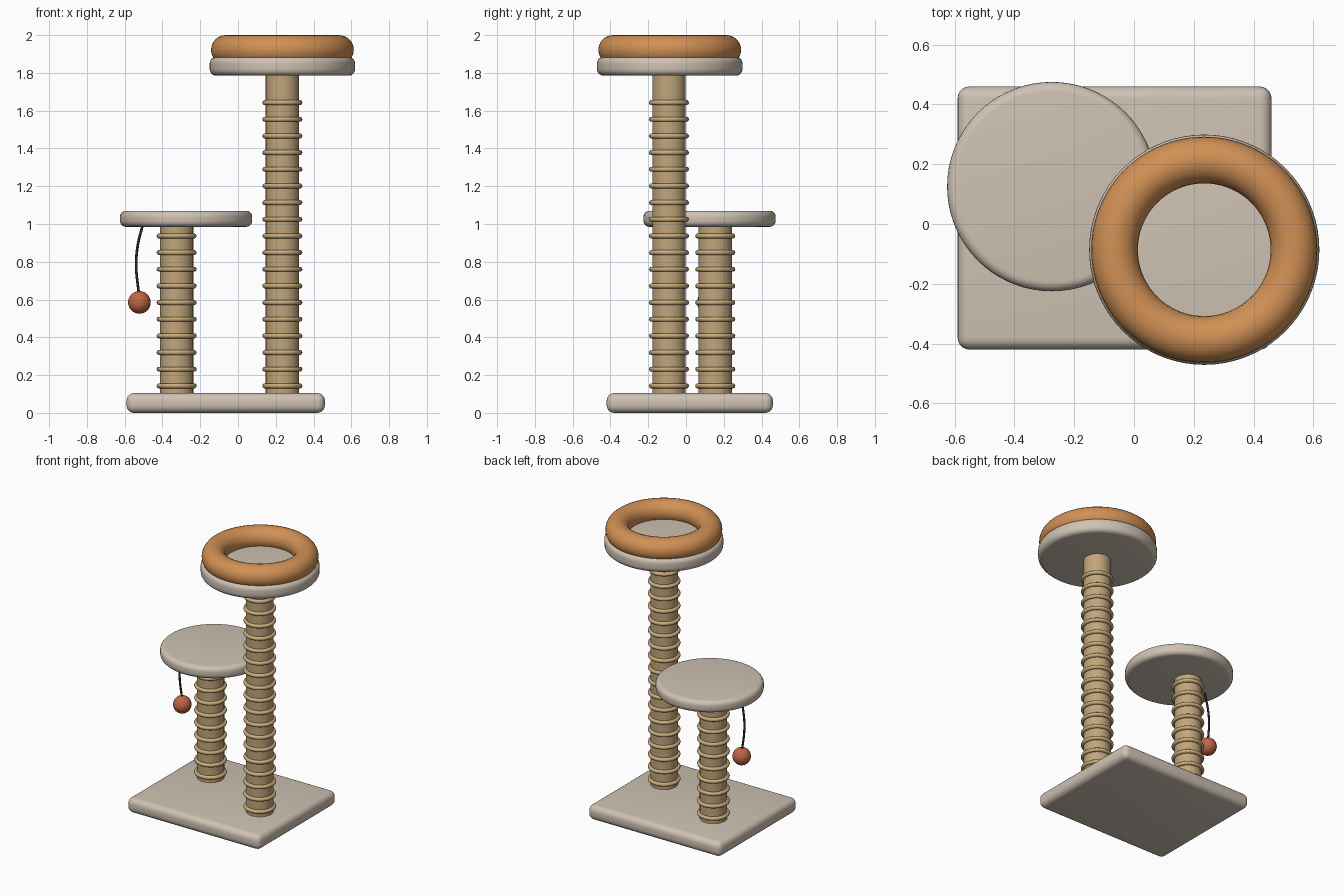
import bpy, bmesh, math
from mathutils import Matrix

cube = bpy.data.objects.get("Cube")
if cube:
    bpy.data.objects.remove(cube, do_unlink=True)


def material(name, rgb):
    m = bpy.data.materials.new(name)
    m.use_nodes = True
    color = (*rgb, 1.0)
    m.diffuse_color = color
    bsdf = next(n for n in m.node_tree.nodes if n.type == 'BSDF_PRINCIPLED')
    bsdf.inputs["Base Color"].default_value = color
    bsdf.inputs["Roughness"].default_value = 0.8
    return m


CARPET = material("beige carpet", (0.62, 0.54, 0.45))
SISAL = material("sisal post", (0.53, 0.38, 0.20))
ROPE = material("sisal rope", (0.58, 0.41, 0.20))
CUSHION = material("orange cushion", (0.64, 0.28, 0.09))
BALL = material("red ball", (0.52, 0.13, 0.06))
CORD = material("dark cord", (0.03, 0.02, 0.02))


def finish(obj, mat):
    obj.data.materials.append(mat)
    bpy.ops.object.select_all(action='DESELECT')
    obj.select_set(True)
    bpy.context.view_layer.objects.active = obj
    bpy.ops.object.shade_smooth_by_angle(angle=math.radians(40))
    return obj


def from_bmesh(name, bm, mat, location):
    mesh = bpy.data.meshes.new(name)
    bm.to_mesh(mesh)
    bm.free()
    obj = bpy.data.objects.new(name, mesh)
    obj.location = location
    bpy.context.collection.objects.link(obj)
    return finish(obj, mat)


def round_edges(bm, width):
    edges = [e for e in bm.edges if e.calc_face_angle(0) > math.radians(60)]
    bmesh.ops.bevel(bm, geom=edges, offset=width, segments=5,
                    profile=0.5, affect='EDGES')


def slab(name, size, center, bevel):
    bm = bmesh.new()
    bmesh.ops.create_cube(bm, size=1, matrix=Matrix.Diagonal((*size, 1)))
    round_edges(bm, bevel)
    return from_bmesh(name, bm, CARPET, center)


def cylinder(name, x, y, z0, z1, radius, mat, sides, bevel=0):
    bm = bmesh.new()
    bmesh.ops.create_cone(bm, cap_ends=True, segments=sides, radius1=radius,
                          radius2=radius, depth=z1 - z0)
    if bevel:
        round_edges(bm, bevel)
    return from_bmesh(name, bm, mat, (x, y, (z0 + z1) / 2))


def torus(name, location, major, minor, mat, segs, sides):
    bpy.ops.mesh.primitive_torus_add(location=location, major_radius=major,
                                     minor_radius=minor, major_segments=segs,
                                     minor_segments=sides)
    obj = bpy.context.object
    obj.name = name
    return finish(obj, mat)


def wrapped_post(name, x, y, top, wraps):
    cylinder(name, x, y, 0.09, top, 0.0885, SISAL, 32)
    for i in range(wraps):
        torus(f"{name}_rope_{i + 1}", (x, y, 0.143 + i * 0.0882),
              0.0925, 0.0135, ROPE, 36, 10)


# Base board
slab("base", (1.05, 0.88, 0.105), (-0.065, 0.02, 0.0525), 0.04)

# Posts wrapped with evenly spaced rope rings
wrapped_post("short_post", -0.325, 0.155, 1.0, 10)
wrapped_post("tall_post", 0.235, -0.09, 1.80, 18)

# Round platforms and the ring cushion on the upper one
cylinder("lower_platform", -0.275, 0.125, 0.985, 1.07, 0.35, CARPET, 72, 0.032)
cylinder("upper_platform", 0.235, -0.086, 1.785, 1.885, 0.385, CARPET, 72, 0.035)
torus("ring_cushion", (0.235, -0.086, 1.922), 0.30, 0.078, CUSHION, 72, 24)

# Hanging toy: bowed cord with a ball
curve = bpy.data.curves.new("toy_cord", 'CURVE')
curve.dimensions = '3D'
curve.bevel_depth = 0.007
curve.bevel_resolution = 2
curve.use_fill_caps = True
path = [(-0.503, 0.105, 1.0), (-0.53, 0.108, 0.89), (-0.539, 0.112, 0.78),
        (-0.525, 0.118, 0.63)]
spline = curve.splines.new('BEZIER')
spline.bezier_points.add(len(path) - 1)
for point, co in zip(spline.bezier_points, path):
    point.co = co
    point.handle_left_type = point.handle_right_type = 'AUTO'
curve.materials.append(CORD)
bpy.context.collection.objects.link(bpy.data.objects.new("toy_cord", curve))

bpy.ops.mesh.primitive_uv_sphere_add(segments=32, ring_count=16, radius=0.06,
                                     location=(-0.522, 0.118, 0.585))
ball = bpy.context.object
ball.name = "toy_ball"
finish(ball, BALL)
